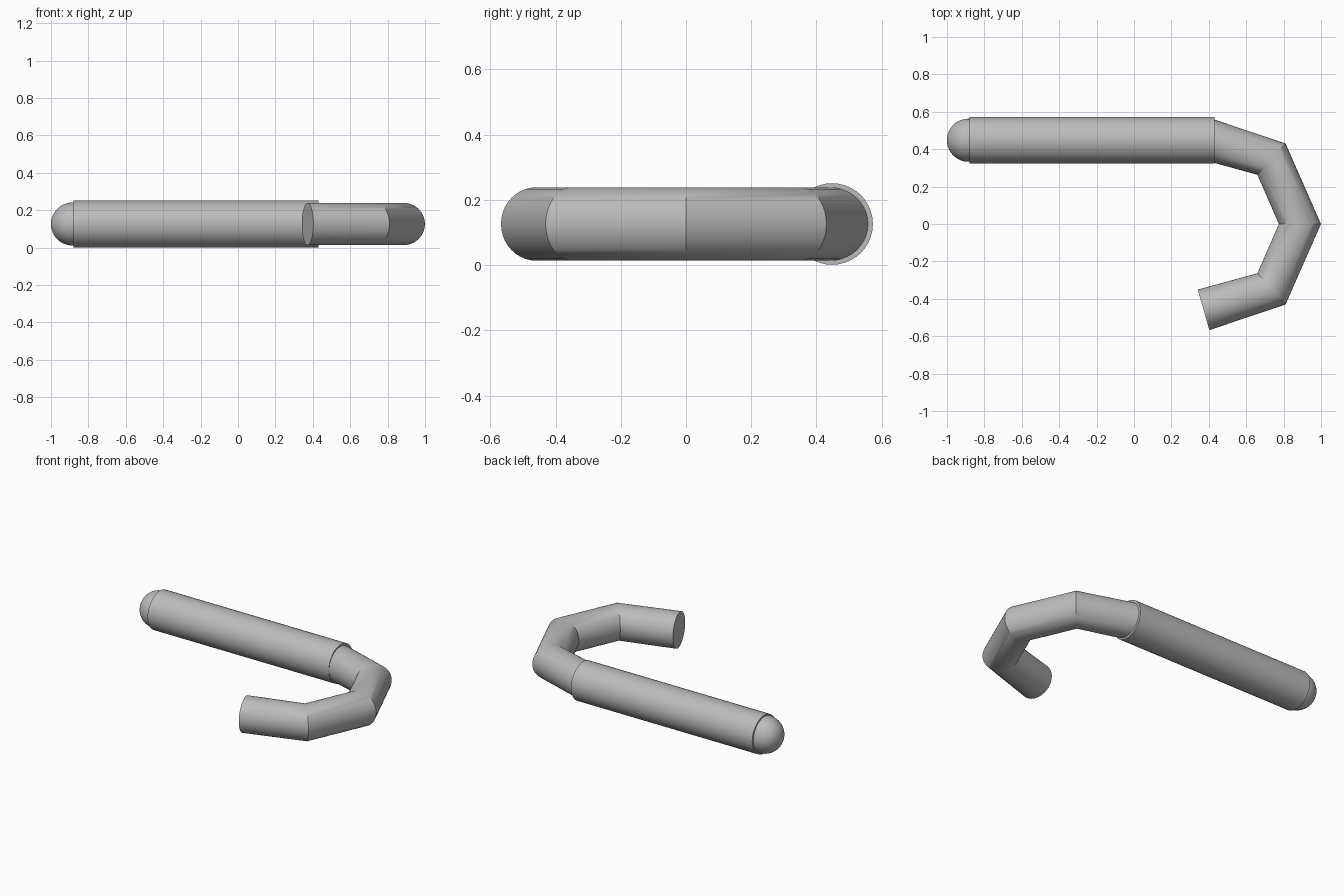
import bpy, bmesh, math
from mathutils import Vector, Matrix

cube = bpy.data.objects.get("Cube")
if cube:
    bpy.data.objects.remove(cube)

SIDES = 40
AXIS_Z = 0.126
SHAFT_Y = 0.448

grey = bpy.data.materials.new("plain grey")
grey.use_nodes = True
colour = (0.5, 0.5, 0.5, 1)
grey.diffuse_color = colour
grey.node_tree.nodes["Principled BSDF"].inputs["Base Color"].default_value = colour


def finish(obj, name):
    obj.name = name
    obj.data.materials.clear()
    obj.data.materials.append(grey)
    bpy.ops.object.select_all(action='DESELECT')
    obj.select_set(True)
    bpy.context.view_layer.objects.active = obj
    bpy.ops.object.shade_smooth_by_angle(angle=math.radians(30))


# Straight shaft
start, end = -0.88, 0.43
bpy.ops.mesh.primitive_cylinder_add(
    vertices=SIDES, radius=0.125, depth=end - start,
    location=((start + end) / 2, SHAFT_Y, AXIS_Z), rotation=(0, math.pi / 2, 0))
finish(bpy.context.object, "shaft")

# Rounded end of the shaft
bpy.ops.mesh.primitive_uv_sphere_add(
    segments=SIDES, ring_count=24, radius=0.115,
    location=(-0.885, SHAFT_Y, AXIS_Z), rotation=(0, math.pi / 2, 0))
finish(bpy.context.object, "rounded_end")

# Hook: round rings (x, y, outward angle in degrees), mirrored about y = 0
half = [(0.372, -0.459, -74), (0.735, -0.347, -48)]
stations = half + [(0.887, 0, 0)] + [(x, -y, -a) for x, y, a in reversed(half)]
bm = bmesh.new()
rings = []
for x, y, angle in stations:
    out = Vector((math.cos(math.radians(angle)), math.sin(math.radians(angle)), 0))
    ring = []
    for i in range(SIDES):
        t = math.tau * i / SIDES
        offset = 0.1125 * (out * math.cos(t) + Vector((0, 0, math.sin(t))))
        ring.append(bm.verts.new(Vector((x, y, AXIS_Z)) + offset))
    rings.append(ring)
for a, b in zip(rings, rings[1:]):
    for i in range(SIDES):
        j = (i + 1) % SIDES
        bm.faces.new((a[i], a[j], b[j], b[i]))
bm.faces.new(rings[0])
bm.faces.new(rings[-1])
bmesh.ops.recalc_face_normals(bm, faces=bm.faces)
mesh = bpy.data.meshes.new("hook")
bm.to_mesh(mesh)
bm.free()
hook = bpy.data.objects.new("hook", mesh)
bpy.context.collection.objects.link(hook)
finish(hook, "hook")
